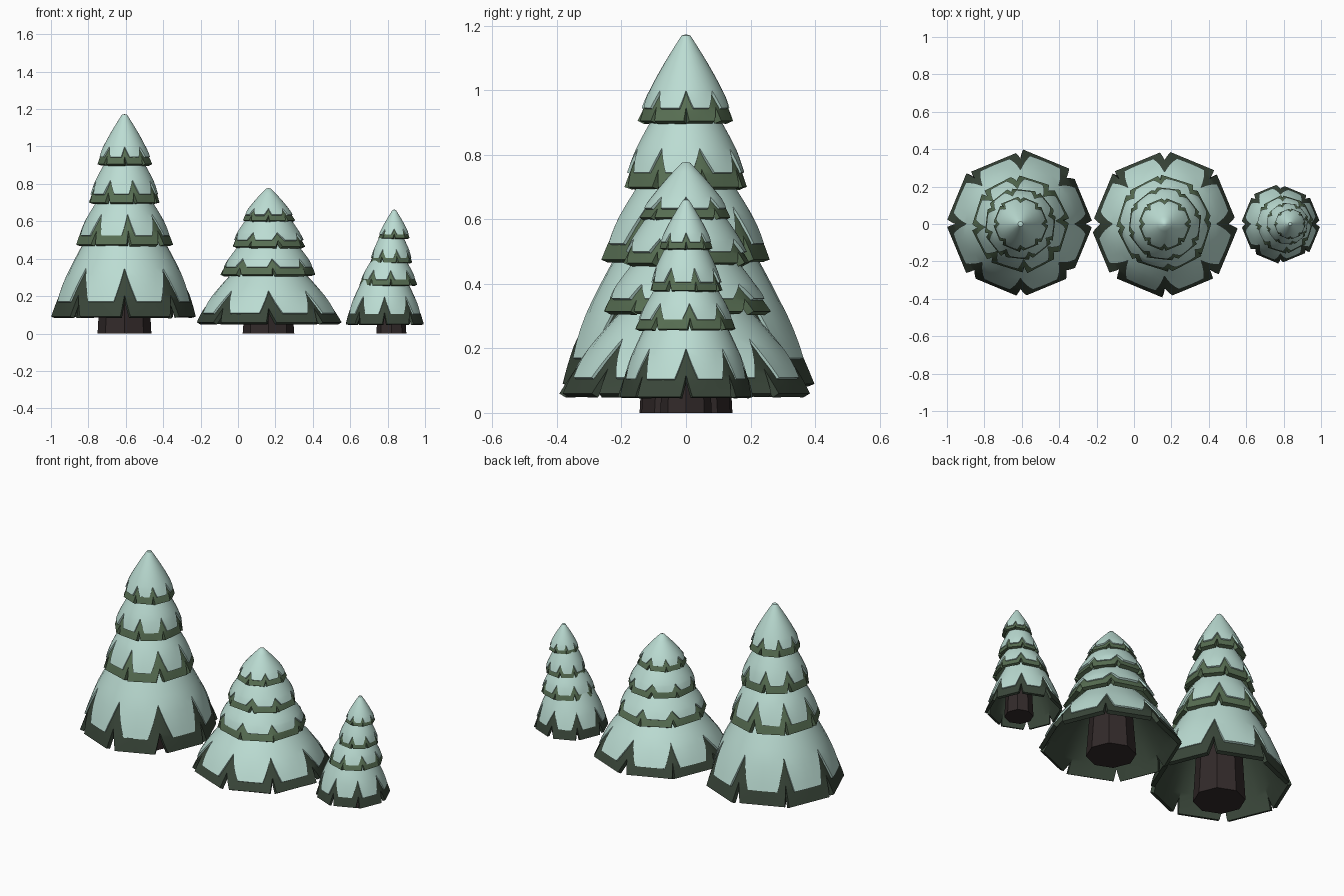
import bpy, bmesh, math, random
from math import radians, cos, sin, pi

if "Cube" in bpy.data.objects:
    bpy.data.objects.remove(bpy.data.objects["Cube"])

random.seed(4)
LOBES, SEGS = 8, 4


def material(name, rgb):
    m = bpy.data.materials.new(name)
    m.diffuse_color = (*rgb, 1)
    m.use_nodes = True
    m.node_tree.nodes["Principled BSDF"].inputs["Base Color"].default_value = m.diffuse_color
    return m


SNOW = material("pale snow", (0.50, 0.72, 0.65))
GREEN = material("needle green", (0.095, 0.155, 0.085))
DARK = material("dark needle green", (0.042, 0.062, 0.042))
BARK = material("dark bark", (0.032, 0.023, 0.023))


def finish(bm, name, mat, thick=0):
    me = bpy.data.meshes.new(name)
    bm.to_mesh(me)
    bm.free()
    me.materials.append(mat)
    ob = bpy.data.objects.new(name, me)
    bpy.context.collection.objects.link(ob)
    bpy.ops.object.select_all(action='DESELECT')
    ob.select_set(True)
    bpy.context.view_layer.objects.active = ob
    if thick:
        mod = ob.modifiers.new("shell", 'SOLIDIFY')
        mod.thickness = thick
        mod.offset = -1
        bpy.ops.object.modifier_apply(modifier=mod.name)
    bpy.ops.object.shade_smooth_by_angle(angle=radians(35))


def skirt(name, mat, cx, tier, z_notch, z_end, half_end, lift, thick, turn, jitter, closed):
    """Cone shell whose lower part is cut into flat, tapering lobes."""
    z_top, r_top, z_hem, r_hem, z_flat, _ = tier

    def radius(z):
        t = (z_top - z) / (z_top - z_hem)
        return r_top + (r_hem - r_top) * (t + 0.06 * sin(pi * t)) + lift

    rows = [z_top + (z_notch - z_top) * i / 4 for i in range(4)]
    rows += [z_notch + (z_end - z_notch) * i / 4 for i in range(5)]
    bm = bmesh.new()
    for k in range(LOBES):
        skew, widen, grow = jitter[k]
        grid = []
        for z in rows:
            cut = max(0, (z_notch - z) / (z_notch - z_end))
            flat = max(0, min(1, (z_flat - z) / (z_flat - z_hem)))
            half = 22.5 + (half_end + widen - 22.5) * cut
            line = []
            for j in range(SEGS + 1):
                a = half * (2 * j / SEGS - 1) + skew * cut
                chord = cos(radians(20)) / cos(radians(a))
                r = radius(z) * (1 + (chord - 1) * flat) * (1 + grow * cut)
                w = radians(a + 45 * k + 22.5 + turn)
                line.append(bm.verts.new((cx + r * cos(w), r * sin(w), z)))
            grid.append(line)
        for up, low in zip(grid, grid[1:]):
            for j in range(SEGS):
                bm.faces.new((up[j], low[j], low[j + 1], up[j + 1]))
        if closed:
            tip = bm.verts.new((cx, 0, z_top + 0.003))
            for j in range(SEGS):
                bm.faces.new((tip, grid[0][j], grid[0][j + 1]))
    bmesh.ops.remove_doubles(bm, verts=bm.verts, dist=0.0002)
    finish(bm, name, mat, thick)


def trunk(name, cx, r, h):
    bm = bmesh.new()
    bmesh.ops.create_cone(bm, cap_ends=True, segments=8, radius1=r, radius2=r * 0.8, depth=h)
    for v in bm.verts:
        v.co.x += cx
        v.co.z += h / 2
    finish(bm, name, BARK)


# tier: top z, top radius, hem z, hem radius, snow notch z, snow edge z
TREES = {
    "tall_tree": (-0.607, (0, 0, 0, 0), 0.024, (0.144, 0.5), [
        (1.17, 0.004, 0.905, 0.147, 1.00, 0.945),
        (0.93, 0.085, 0.70, 0.197, 0.82, 0.745),
        (0.72, 0.13, 0.475, 0.263, 0.64, 0.525),
        (0.52, 0.19, 0.09, 0.39, 0.35, 0.17)]),
    "wide_tree": (0.163, (0, 0, 0, 0), 0.024, (0.138, 0.36), [
        (0.775, 0.004, 0.605, 0.142, 0.67, 0.635),
        (0.65, 0.08, 0.465, 0.20, 0.54, 0.50),
        (0.50, 0.125, 0.315, 0.257, 0.40, 0.355),
        (0.36, 0.15, 0.06, 0.39, 0.23, 0.11)]),
    "small_tree": (0.835, (0, -0.015, -0.03, -0.052), 0.015, (0.08, 0.3), [
        (0.66, 0.003, 0.51, 0.084, 0.56, 0.53),
        (0.53, 0.05, 0.38, 0.115, 0.45, 0.405),
        (0.41, 0.075, 0.26, 0.155, 0.34, 0.29),
        (0.31, 0.10, 0.05, 0.211, 0.20, 0.105)]),
}

for label, (cx, shifts, thick, (tr, th), tiers) in TREES.items():
    trunk(label + "_trunk", cx - (0.015 if label == "small_tree" else 0), tr, th)
    for i, tier in enumerate(tiers):
        x = cx + shifts[i]
        turn = (0, 16, 5, 0)[i]
        jitter = [(random.uniform(-2, 2), random.uniform(-1.5, 1.5), random.uniform(-0.02, 0.02))
                  for _ in range(LOBES)]
        z_top, r_top, z_hem, r_hem, z_notch, z_snow = tier
        z_slit = z_hem + 0.45 * (z_notch - z_hem)
        # branches below, snow blanket above
        skirt(f"{label}_branches_{i + 1}", DARK if i == 3 else GREEN, x, tier,
              z_slit, z_hem, 18.5, 0, thick, turn, jitter, False)
        skirt(f"{label}_snow_{i + 1}", SNOW, x, tier,
              z_notch, z_snow, 12.5, thick * 0.4, thick * 0.6, turn, jitter, i == 0)
